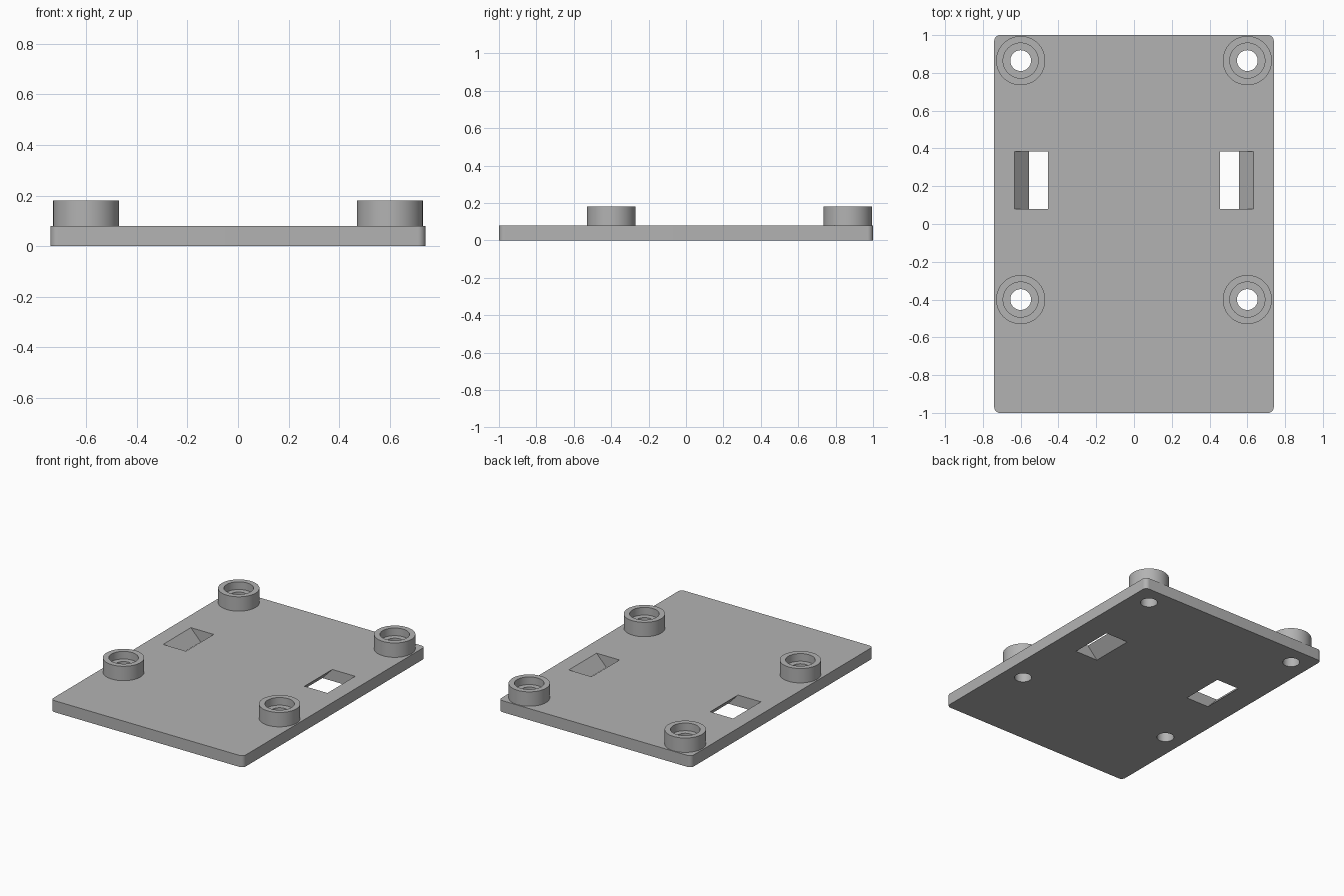
import bpy, bmesh
from math import cos, sin, pi, radians

old = bpy.data.objects.get("Cube")
if old:
    bpy.data.objects.remove(old, do_unlink=True)

WIDTH, LENGTH, THICK, TOP = 0.74, 1.0, 0.08, 0.18   # half width, half length, heights
CORNER, SEGS = 0.03, 64
POST_R, SEAT_R, BORE_R, SEAT_Z = 0.13, 0.093, 0.055, 0.127
POSTS = {"back": 0.865, "front": -0.4}
SIDES = {"left": 1, "right": -1}

grey = bpy.data.materials.new("plain grey")
grey.use_nodes = True
grey.diffuse_color = (0.45, 0.45, 0.45, 1)
grey.node_tree.nodes["Principled BSDF"].inputs["Base Color"].default_value = grey.diffuse_color


def finish(name, bm):
    bmesh.ops.recalc_face_normals(bm, faces=bm.faces)
    mesh = bpy.data.meshes.new(name)
    bm.to_mesh(mesh)
    bm.free()
    obj = bpy.data.objects.new(name, mesh)
    bpy.context.collection.objects.link(obj)
    mesh.materials.append(grey)
    return obj


def select(obj):
    bpy.ops.object.select_all(action="DESELECT")
    obj.select_set(True)
    bpy.context.view_layer.objects.active = obj


def prism(name, outline, move):
    """Close an outline and sweep it along the move vector."""
    bm = bmesh.new()
    face = bm.faces.new([bm.verts.new(p) for p in outline])
    swept = bmesh.ops.extrude_face_region(bm, geom=[face])["geom"]
    bmesh.ops.translate(bm, vec=move, verts=[v for v in swept if isinstance(v, bmesh.types.BMVert)])
    return finish(name, bm)


def circle(radius, x, y, z):
    return [(x + radius * cos(2 * pi * i / SEGS), y + radius * sin(2 * pi * i / SEGS), z)
            for i in range(SEGS)]


# Base plate with rounded vertical corners
outline = []
for i, (sx, sy) in enumerate([(1, 1), (-1, 1), (-1, -1), (1, -1)]):
    for k in range(9):
        a = (i + k / 8) * pi / 2
        outline.append((sx * (WIDTH - CORNER) + CORNER * cos(a),
                        sy * (LENGTH - CORNER) + CORNER * sin(a), 0))
plate = prism("base_plate", outline, (0, 0, THICK))

# Cutters: four screw bores and two slots slanting outward to the top
cutters = []
for side, s in SIDES.items():
    for y in POSTS.values():
        cutters.append(prism("bore_cutter", circle(BORE_R, s * 0.6, y, -0.05), (0, 0, 0.2)))
    low, high = -0.05, THICK + 0.05
    slot = [(s * (x + z * 0.95), 0.08, z)
            for x, z in [(0.38, low), (0.556, low), (0.556, high), (0.38, high)]]
    cutters.append(prism("slot_cutter", slot, (0, 0.305, 0)))

for cutter in cutters:
    cutter.hide_render = True
    mod = plate.modifiers.new("cut", "BOOLEAN")
    mod.operation, mod.solver, mod.object = "DIFFERENCE", "EXACT", cutter
    select(plate)
    bpy.ops.object.modifier_apply(modifier=mod.name)
    bpy.data.objects.remove(cutter, do_unlink=True)
select(plate)
bpy.ops.object.shade_smooth_by_angle(angle=radians(30))

# Round mounting posts with a stepped seat around each bore
profile = [(POST_R, THICK), (POST_R, TOP), (SEAT_R, TOP),
           (SEAT_R, SEAT_Z), (BORE_R, SEAT_Z), (BORE_R, THICK)]
for side, s in SIDES.items():
    for end, y in POSTS.items():
        bm = bmesh.new()
        rings = [[bm.verts.new(p) for p in circle(r, s * 0.6, y, z)] for r, z in profile]
        for a, b in zip(rings, rings[1:] + rings[:1]):
            for i in range(SEGS):
                j = (i + 1) % SEGS
                bm.faces.new((a[i], a[j], b[j], b[i]))
        select(finish(f"{end}_{side}_post", bm))
        bpy.ops.object.shade_smooth_by_angle(angle=radians(30))
